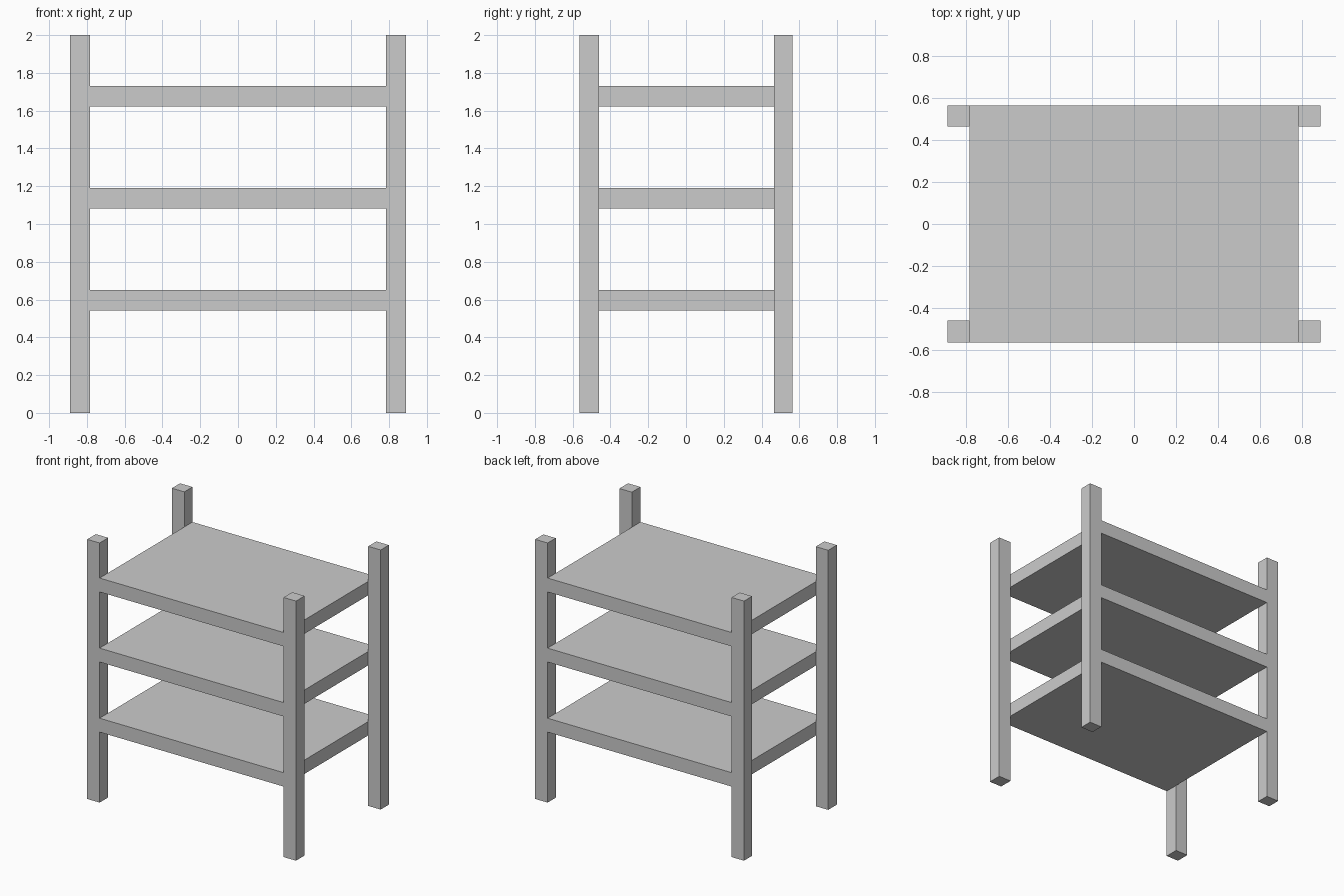
import bpy

if "Cube" in bpy.data.objects:
    bpy.data.objects.remove(bpy.data.objects["Cube"])

HALF_X, HALF_Y = 0.89, 0.565   # outer half extents
INNER_X = 0.784                # inner faces of the legs


def box(name, x, y, z):
    """Box spanning the given (min, max) ranges."""
    spans = (x, y, z)
    bpy.ops.mesh.primitive_cube_add(size=1, location=[(a + b) / 2 for a, b in spans])
    obj = bpy.context.object
    obj.name = name
    obj.scale = [b - a for a, b in spans]
    bpy.ops.object.transform_apply(location=False, rotation=False, scale=True)
    return obj


# Four corner legs
for side, x in (("left", (-HALF_X, -INNER_X)), ("right", (INNER_X, HALF_X))):
    box(f"front_{side}_leg", x, (-HALF_Y, -0.46), (0, 2))
    box(f"back_{side}_leg", x, (0.466, HALF_Y), (0, 2))

# Three thick shelves between the legs, flush with their front and back
for name, bottom in (("lower", 0.543), ("middle", 1.083), ("upper", 1.623)):
    box(f"{name}_shelf", (-INNER_X, INNER_X), (-HALF_Y, HALF_Y), (bottom, bottom + 0.107))
